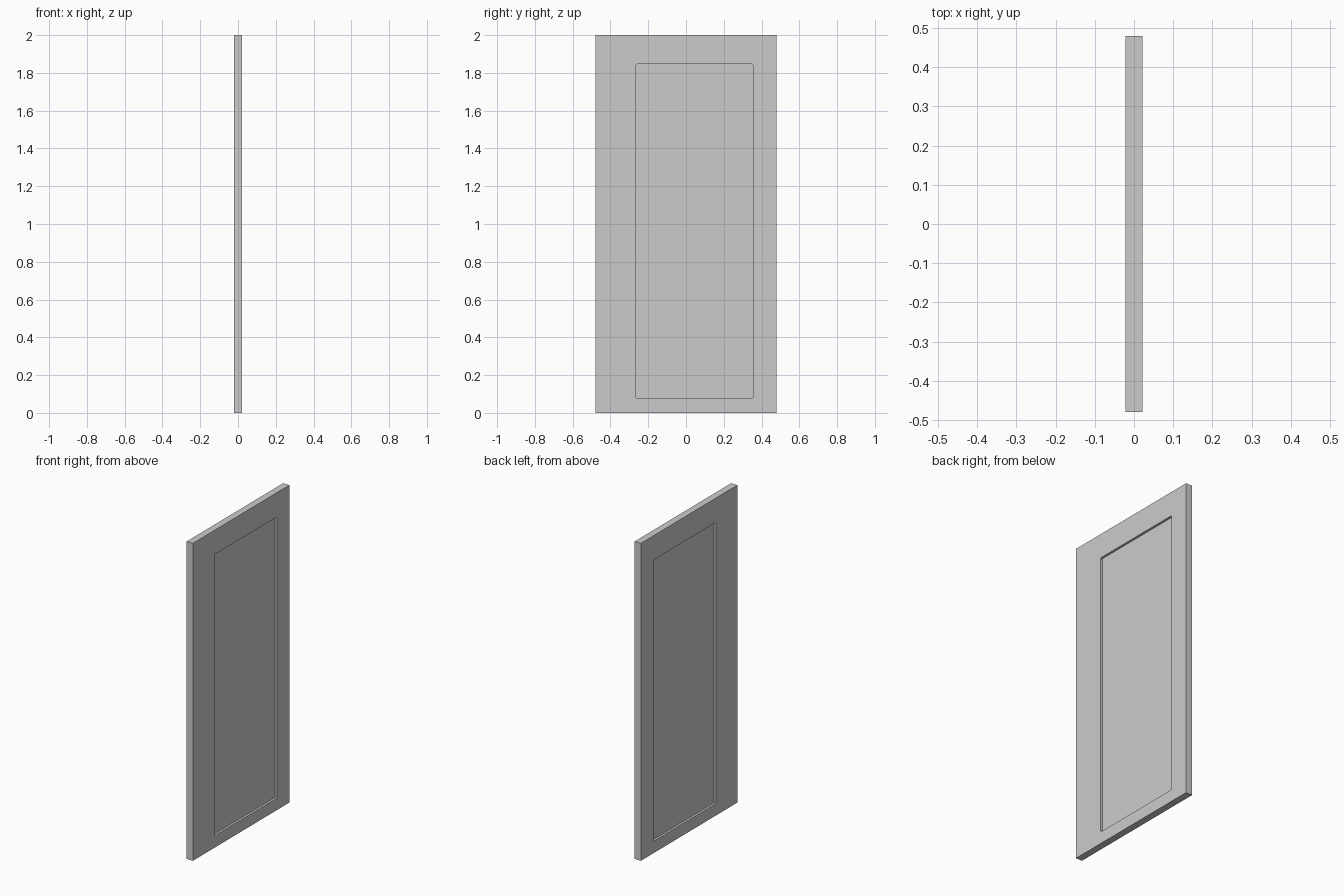
import bpy, bmesh

if "Cube" in bpy.data.objects:
    bpy.data.objects.remove(bpy.data.objects["Cube"])

T, W, H = 0.022, 0.48, 2.0            # half thickness, half width, height
Y0, Y1, Z0, Z1 = -0.265, 0.355, 0.075, 1.847   # panel opening
PANE = 0.008                          # half thickness of the inset panel


def ring(bm, x, y0, y1, z0, z1, c=0.0):
    """Rectangular loop at depth x, with corners clipped by c."""
    pts = [(y0 + c, z0), (y1 - c, z0), (y1, z0 + c), (y1, z1 - c),
           (y1 - c, z1), (y0 + c, z1), (y0, z1 - c), (y0, z0 + c)]
    if not c:
        pts = pts[::2]
        pts = [(y0, z0), (y1, z0), (y1, z1), (y0, z1)]
    return [bm.verts.new((x, y, z)) for y, z in pts]


def prism(name, x0, x1, *rect):
    """Closed slab between two depths."""
    bm = bmesh.new()
    a, b = ring(bm, x0, *rect), ring(bm, x1, *rect)
    bm.faces.new(a)
    bm.faces.new(b)
    for i in range(len(a)):
        j = (i + 1) % len(a)
        bm.faces.new((a[i], a[j], b[j], b[i]))
    bmesh.ops.recalc_face_normals(bm, faces=bm.faces)
    me = bpy.data.meshes.new(name)
    bm.to_mesh(me)
    bm.free()
    ob = bpy.data.objects.new(name, me)
    bpy.context.collection.objects.link(ob)
    return ob


# door slab with a recessed panel on both faces
door = prism("door_slab", -T, T, -W, W, 0, H)
for side in (-1, 1):
    cutter = prism("recess_cutter", side * PANE, side * (T + 0.02), Y0, Y1, Z0, Z1, 0.006)
    cutter.hide_render = True
    cutter.hide_viewport = True
    mod = door.modifiers.new("recess", 'BOOLEAN')
    mod.object = cutter
    mod.solver = 'EXACT'
